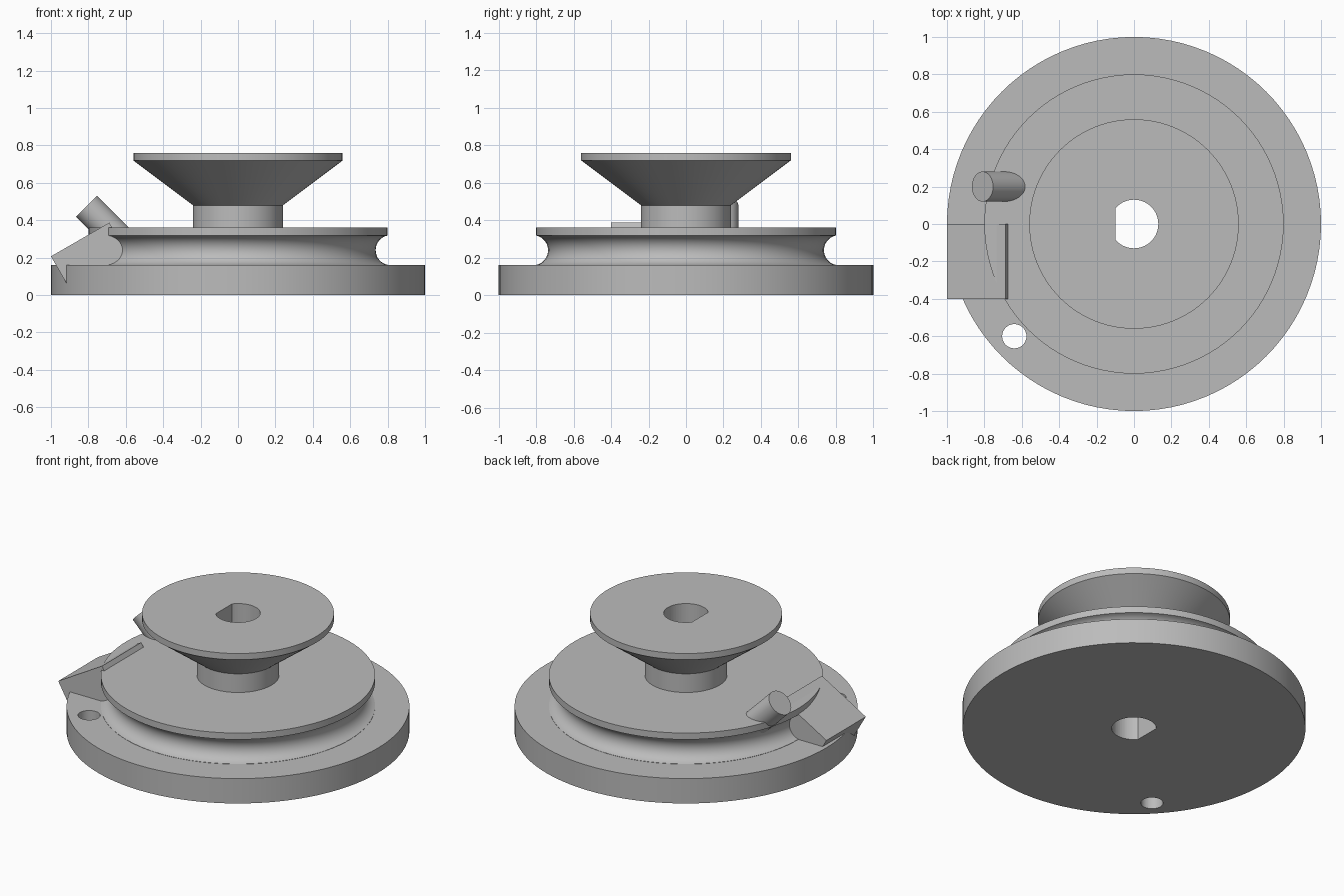
import bpy, bmesh, math
from mathutils import Matrix

if "Cube" in bpy.data.objects:
    bpy.data.objects.remove(bpy.data.objects["Cube"])

gray = bpy.data.materials.new("plain_gray")
gray.diffuse_color = (0.5, 0.5, 0.5, 1)
gray.use_nodes = True
gray.node_tree.nodes["Principled BSDF"].inputs["Base Color"].default_value = gray.diffuse_color


def add_object(name, bm, smooth=True):
    bmesh.ops.recalc_face_normals(bm, faces=bm.faces)
    mesh = bpy.data.meshes.new(name)
    bm.to_mesh(mesh)
    bm.free()
    mesh.materials.append(gray)
    ob = bpy.data.objects.new(name, mesh)
    bpy.context.collection.objects.link(ob)
    if smooth:
        shade(ob)
    return ob


def shade(ob):
    bpy.ops.object.select_all(action='DESELECT')
    ob.select_set(True)
    bpy.context.view_layer.objects.active = ob
    bpy.ops.object.shade_smooth_by_angle(angle=math.radians(30))


def prism(name, outline, to_3d, offset):
    """Extrude a flat outline along an offset vector."""
    bm = bmesh.new()
    face = bm.faces.new([bm.verts.new(to_3d(a, b)) for a, b in outline])
    ext = bmesh.ops.extrude_face_region(bm, geom=[face])
    verts = [v for v in ext['geom'] if isinstance(v, bmesh.types.BMVert)]
    bmesh.ops.translate(bm, verts=verts, vec=offset)
    return add_object(name, bm, False)


def cut(target, cutter):
    cutter.hide_render = True
    cutter.hide_set(True)
    mod = target.modifiers.new("cut", 'BOOLEAN')
    mod.operation = 'DIFFERENCE'
    mod.solver = 'EXACT'
    mod.object = cutter
    bpy.context.view_layer.objects.active = target
    bpy.ops.object.modifier_apply(modifier=mod.name)
    bpy.data.objects.remove(cutter)


# Wheel body: base disc, rounded cord groove, flange, neck, flared top
groove = []
half = math.acos(0.016 / 0.08)
for i in range(17):
    t = -half + 2 * half * i / 16
    groove.append((0.816 - 0.08 * math.cos(t), 0.24 + 0.08 * math.sin(t)))
profile = ([(0, 0), (1, 0), (1, 0.16), (0.8, 0.16)] + groove +
           [(0.8, 0.36), (0.24, 0.36), (0.24, 0.48), (0.56, 0.72),
            (0.56, 0.76), (0, 0.76)])
bm = bmesh.new()
pts = [bm.verts.new((r, 0, z)) for r, z in profile]
edges = [bm.edges.new(p) for p in zip(pts, pts[1:])]
bmesh.ops.spin(bm, geom=pts + edges, cent=(0, 0, 0), axis=(0, 0, 1),
               angle=2 * math.pi, steps=96)
bmesh.ops.remove_doubles(bm, verts=bm.verts, dist=0.0001)
wheel = add_object("wheel_body", bm, False)

# D-shaped shaft hole
flat = math.acos(-0.1 / 0.13)
arc = [-flat + 2 * flat * i / 40 for i in range(41)]
shaft = prism("shaft_cutter", [(0.13 * math.cos(t), 0.13 * math.sin(t)) for t in arc],
              lambda a, b: (a, b, -0.1), (0, 0, 1))
cut(wheel, shaft)

# Small round hole through the base disc
ring = [2 * math.pi * i / 32 for i in range(32)]
hole = prism("hole_cutter",
             [(-0.64 + 0.065 * math.cos(t), -0.6 + 0.065 * math.sin(t)) for t in ring],
             lambda a, b: (a, b, -0.1), (0, 0, 0.36))
cut(wheel, hole)
shade(wheel)

# Tilted clamp block across the groove
c, s = math.cos(math.radians(30)), math.sin(math.radians(30))
corners = [(0, 0), (0.36, 0), (0.36, -0.2), (0, -0.2)]
outline = [(-1 + u * c - v * s, 0.207 + u * s + v * c) for u, v in corners]
prism("clamp_block", outline, lambda a, b: (a, -0.4, b), (0, 0.4, 0))

# Slanted round peg in the flange
bm = bmesh.new()
length = 0.35
d = math.sqrt(0.5)
bmesh.ops.create_cone(bm, cap_ends=True, segments=48, radius1=0.08, radius2=0.08,
                      depth=length,
                      matrix=Matrix.Translation((-0.81 + d * length / 2, 0.2,
                                                 0.475 - d * length / 2))
                      @ Matrix.Rotation(math.radians(-45), 4, 'Y'))
add_object("slanted_peg", bm)
